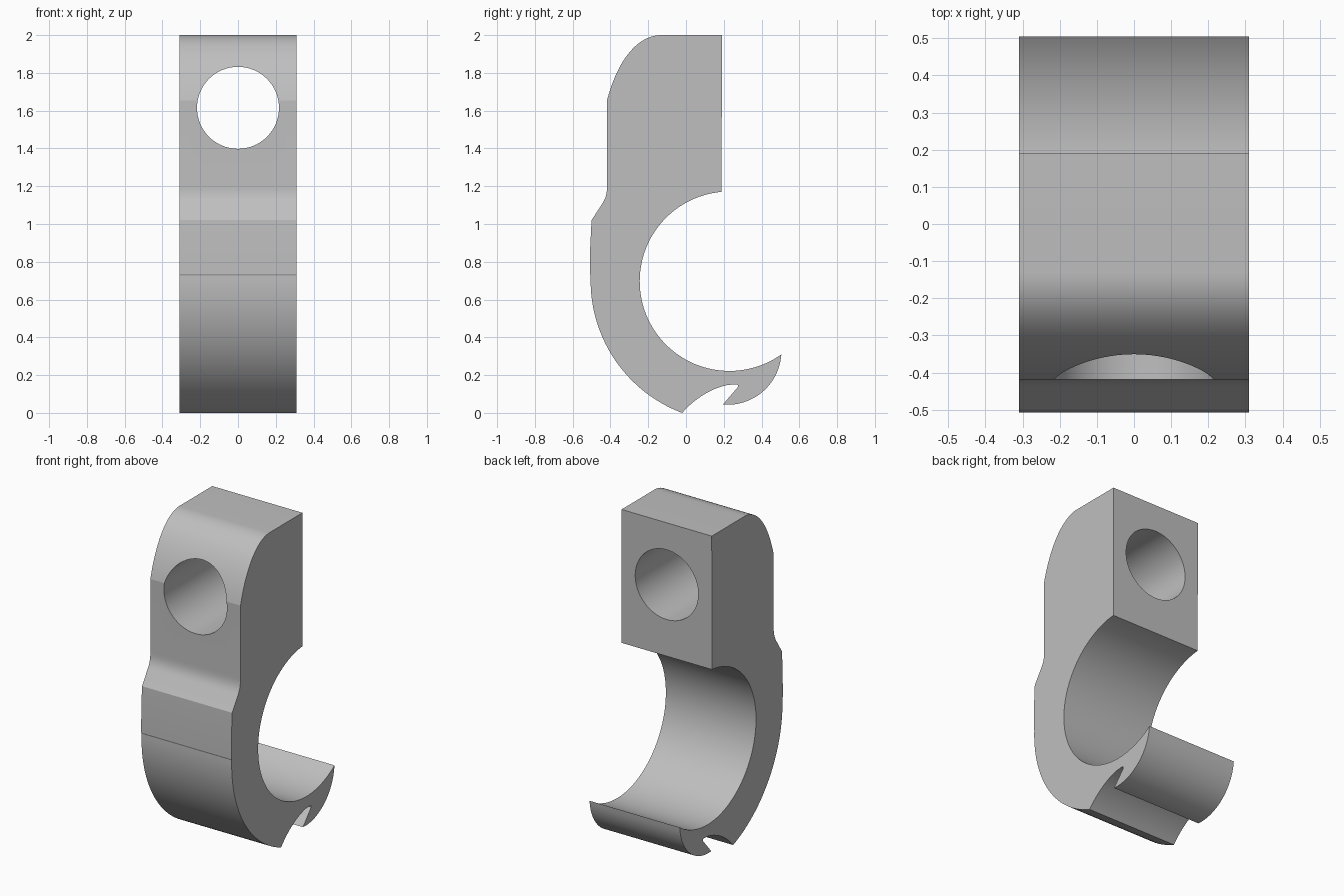
import bpy, bmesh
from math import sin, cos, radians
from mathutils import Vector
from mathutils.geometry import interpolate_bezier

if "Cube" in bpy.data.objects:
    bpy.data.objects.remove(bpy.data.objects["Cube"])

HALF_WIDTH = 0.31


def arc(cy, cz, r, start, end, steps):
    """Points on a circle in the side plane, angles in degrees."""
    angles = [radians(start + (end - start) * i / steps) for i in range(steps + 1)]
    return [(cy + r * cos(a), cz + r * sin(a)) for a in angles]


def bezier(a, b, c, d, steps):
    pts = interpolate_bezier(*(Vector((*p, 0)) for p in (a, b, c, d)), steps)
    return [(p.x, p.y) for p in pts]


# Single grey material
grey = bpy.data.materials.new("plain_grey")
grey.use_nodes = True
colour = (0.52, 0.52, 0.52, 1)
grey.diffuse_color = colour
grey.node_tree.nodes["Principled BSDF"].inputs["Base Color"].default_value = colour

# Side outline: round seat, curled lip, notch, outer shell, neck, rounded head
outline = arc(0.23, 0.697, 0.475, 95, 305.4, 72)
outline += arc(0.22, 0.328, 0.285, -6, -95, 24)
outline += bezier((0.275, 0.137), (0.28, 0.155), (0.265, 0.15), (0.25, 0.15), 5)
outline += bezier((0.222, 0.148), (0.13, 0.13), (0.04, 0.07), (-0.02, 0.0), 12)
outline += arc(0.243, 0.7, 0.748, 248, 178, 40)
outline += [(-0.508, 0.735), (-0.507, 0.88), (-0.5, 1.02)]
outline += bezier((-0.445, 1.105), (-0.425, 1.135), (-0.418, 1.16), (-0.418, 1.2), 8)
outline += bezier((-0.418, 1.655), (-0.365, 1.86), (-0.26, 2.0), (-0.13, 2.0), 24)
outline += [(0.19, 2.0)]

# Extrude the outline across the width
bm = bmesh.new()
face = bm.faces.new([bm.verts.new((-HALF_WIDTH, y, z)) for y, z in outline])
side = bmesh.ops.extrude_face_region(bm, geom=[face])
moved = [v for v in side["geom"] if isinstance(v, bmesh.types.BMVert)]
bmesh.ops.translate(bm, verts=moved, vec=(2 * HALF_WIDTH, 0, 0))
bmesh.ops.recalc_face_normals(bm, faces=bm.faces)
mesh = bpy.data.meshes.new("hook_body")
bm.to_mesh(mesh)
bm.free()
mesh.materials.append(grey)
hook = bpy.data.objects.new("hook_body", mesh)
bpy.context.collection.objects.link(hook)

# Bolt hole through the head
bpy.ops.mesh.primitive_cylinder_add(vertices=64, radius=0.217, depth=2,
                                    location=(0, 0, 1.615), rotation=(radians(90), 0, 0))
cutter = bpy.context.object
cutter.name = "hole_cutter"
cutter.data.materials.append(grey)
cutter.hide_render = True

cut = hook.modifiers.new("bolt_hole", "BOOLEAN")
cut.operation = "DIFFERENCE"
cut.solver = "EXACT"
cut.object = cutter

bpy.ops.object.select_all(action="DESELECT")
hook.select_set(True)
bpy.context.view_layer.objects.active = hook
bpy.ops.object.modifier_apply(modifier=cut.name)
bpy.data.objects.remove(cutter)
bpy.ops.object.shade_smooth_by_angle(angle=radians(12))
